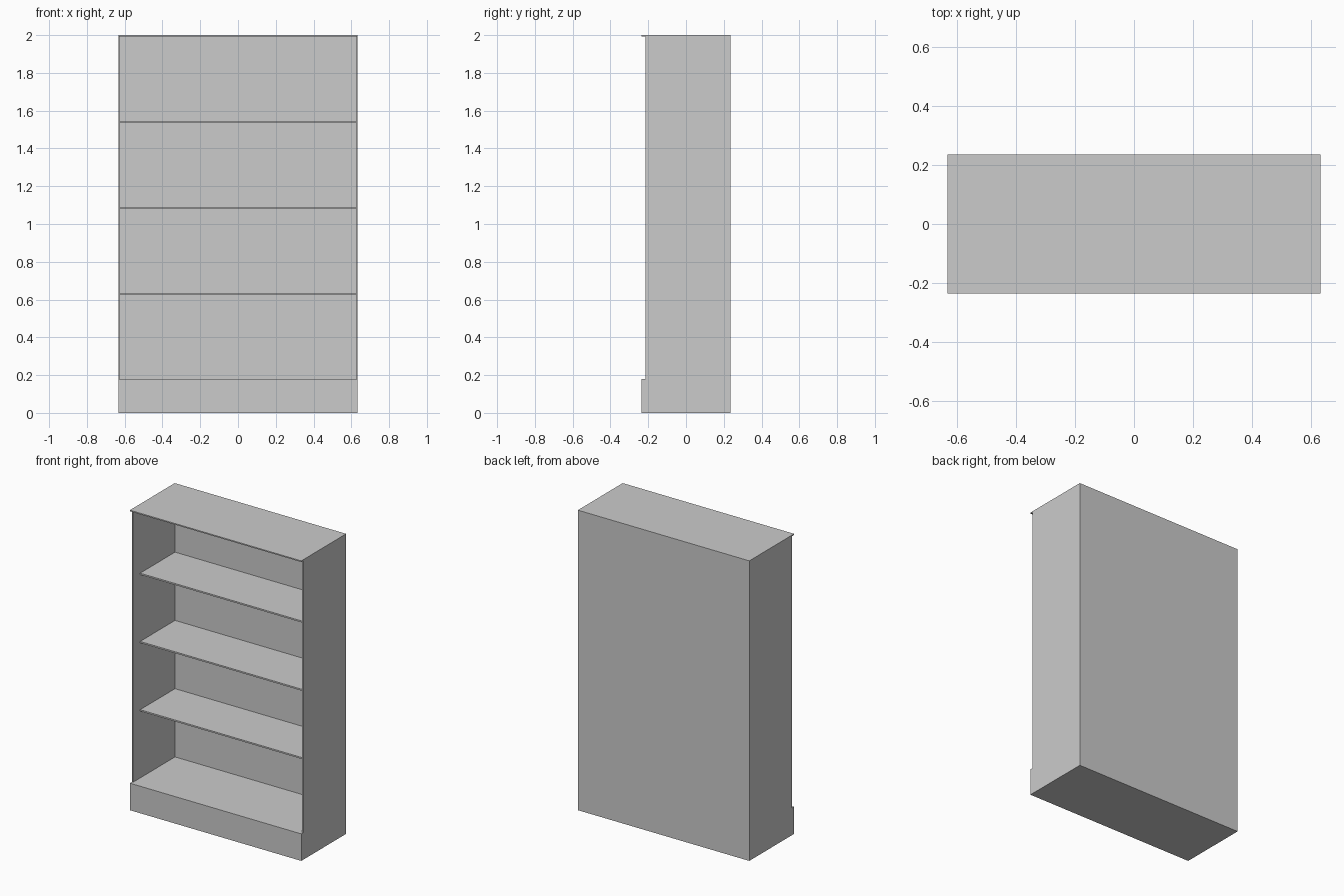
import bpy, bmesh

if "Cube" in bpy.data.objects:
    bpy.data.objects.remove(bpy.data.objects["Cube"])

W, D, H = 0.632, 0.236, 2.0      # half width, half depth, height
T = 0.008                        # panel thickness
BASE = 0.18                      # plinth height
FRONT = -0.215                   # front edge of the side panels
PITCH = (H - BASE) / 4           # shelf spacing


def extrude_x(name, profile, half):
    """Extrude a (y, z) outline from x = -half to x = +half."""
    bm = bmesh.new()
    face = bm.faces.new([bm.verts.new((-half, y, z)) for y, z in profile])
    res = bmesh.ops.extrude_face_region(bm, geom=[face])
    verts = [v for v in res["geom"] if isinstance(v, bmesh.types.BMVert)]
    bmesh.ops.translate(bm, verts=verts, vec=(2 * half, 0, 0))
    bmesh.ops.recalc_face_normals(bm, faces=bm.faces)
    me = bpy.data.meshes.new(name)
    bm.to_mesh(me)
    bm.free()
    ob = bpy.data.objects.new(name, me)
    bpy.context.collection.objects.link(ob)
    return ob


def panel(name, y0, y1, z0, z1, half):
    return extrude_x(name, [(y0, z0), (y1, z0), (y1, z1), (y0, z1)], half)


# Carcass: side silhouette with projecting plinth and top lip
carcass = extrude_x("carcass", [
    (-D, 0), (D, 0), (D, H), (-D, H), (-D, H - T),
    (FRONT, H - T), (FRONT, BASE), (-D, BASE)], W)

# Hollow out the open shelf compartment
cutter = panel("compartment_cutter", -0.4, D - T, BASE, H - T, W - T)
cutter.hide_render = True
mod = carcass.modifiers.new("compartment", "BOOLEAN")
mod.operation = "DIFFERENCE"
mod.solver = "EXACT"
mod.object = cutter
bpy.context.view_layer.objects.active = carcass
bpy.ops.object.modifier_apply(modifier=mod.name)
bpy.data.objects.remove(cutter)

# Three shelves, set back from the front
for i in range(1, 4):
    top = BASE + i * PITCH
    panel(f"shelf_{i}", -0.139, D - T, top - 0.01, top, W - T)
